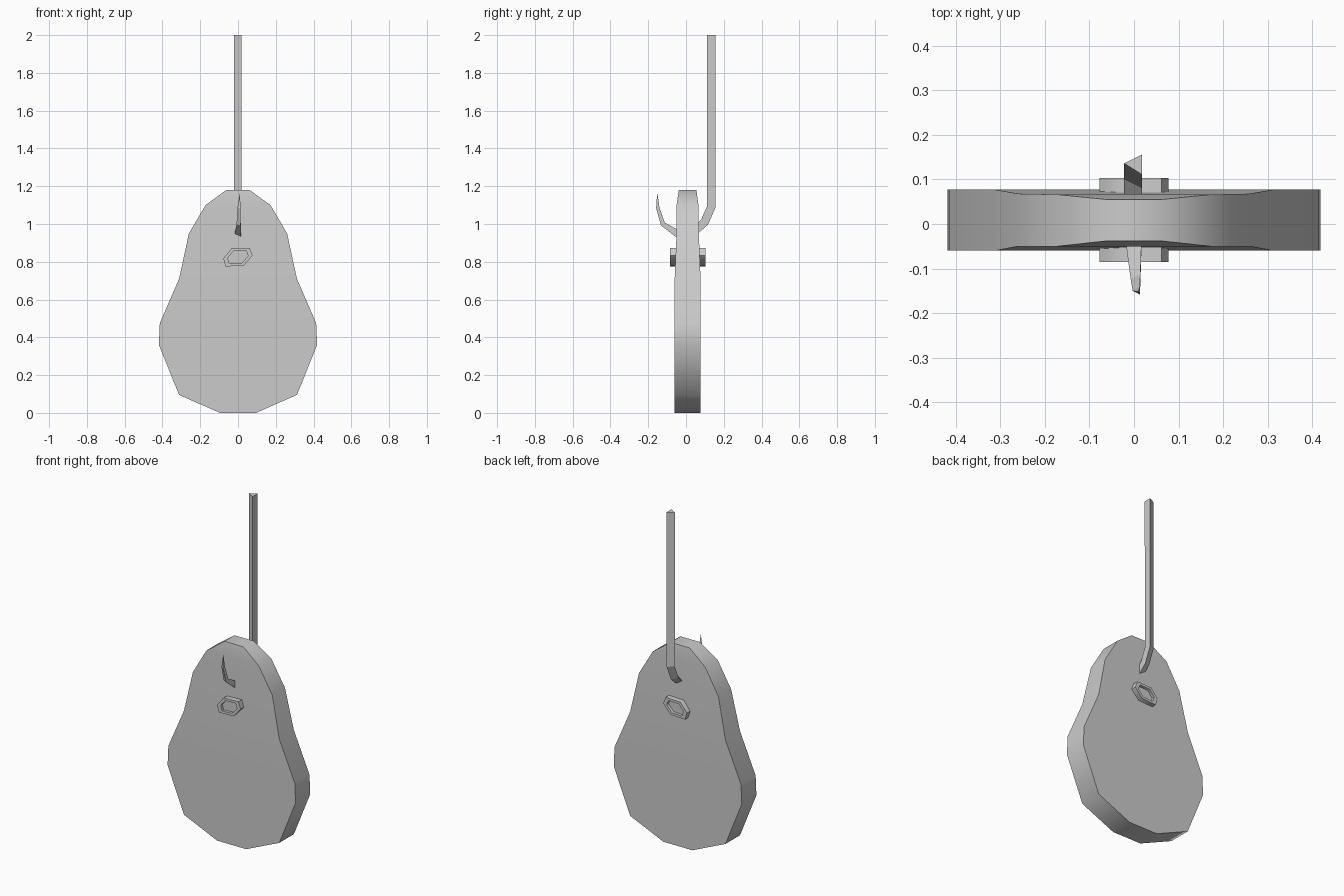
import bpy, math
from mathutils import Vector

if "Cube" in bpy.data.objects:
    bpy.data.objects.remove(bpy.data.objects["Cube"])


def make_object(name, verts, faces, smooth_angle=None):
    mesh = bpy.data.meshes.new(name)
    mesh.from_pydata(verts, [], faces)
    mesh.update()
    obj = bpy.data.objects.new(name, mesh)
    bpy.context.collection.objects.link(obj)
    bpy.ops.object.select_all(action='DESELECT')
    obj.select_set(True)
    bpy.context.view_layer.objects.active = obj
    bpy.ops.object.mode_set(mode='EDIT')
    bpy.ops.mesh.select_all(action='SELECT')
    bpy.ops.mesh.normals_make_consistent(inside=False)
    bpy.ops.object.mode_set(mode='OBJECT')
    if smooth_angle:
        bpy.ops.object.shade_smooth_by_angle(angle=math.radians(smooth_angle))
    return obj


def loft(name, rings, smooth_angle=None):
    """Join equal-sized closed rings with quads and cap both ends."""
    n = len(rings[0])
    verts = [p for ring in rings for p in ring]
    faces = [tuple(range(n)), tuple((len(rings) - 1) * n + i for i in range(n))]
    for r in range(len(rings) - 1):
        for i in range(n):
            j = (i + 1) % n
            faces.append((r * n + i, r * n + j, (r + 1) * n + j, (r + 1) * n + i))
    return make_object(name, verts, faces, smooth_angle)


# Meat slab: rows of (height, half width, front y, back y), thinner at the top
rows = [(0.0, 0.095, -0.06, 0.077), (0.095, 0.312, -0.06, 0.077),
        (0.36, 0.419, -0.06, 0.077), (0.475, 0.414, -0.06, 0.077),
        (0.71, 0.312, -0.06, 0.077), (0.95, 0.26, -0.05, 0.068),
        (1.10, 0.172, -0.05, 0.066), (1.18, 0.062, -0.038, 0.055)]
loft("meat_slab",
     [[(-w, f, z), (w, f, z), (w, b, z), (-w, b, z)] for z, w, f, b in rows], 60)

# Bone: skewed hexagonal bar with a recessed marrow at each end
hexagon = [(-0.035, 0.87), (0.062, 0.873), (0.077, 0.833),
           (0.03, 0.78), (-0.065, 0.775), (-0.078, 0.817)]
cx, cz = 0.0, 0.825


def hex_ring(scale, y):
    return [(cx + (x - cx) * scale, y, cz + (z - cz) * scale) for x, z in hexagon]


loft("bone", [hex_ring(0.7, -0.068), hex_ring(0.7, -0.085), hex_ring(1, -0.085),
              hex_ring(1, 0.103), hex_ring(0.7, 0.103), hex_ring(0.7, 0.086)], 50)

# Hook: triangular section swept along a path in the yz plane, tapering to a tip
section = [(-0.022, 0.003), (0.018, 0.023), (0.018, -0.022)]
path = [(0.133, 2.0, 1), (0.133, 1.09, 1), (0.098, 1.01, 1), (0.03, 0.95, 1),
        (-0.05, 0.952, 0.85), (-0.122, 1.0, 0.55), (-0.149, 1.085, 0.4),
        (-0.152, 1.16, 0.04)]
rings = []
for i, (y, z, s) in enumerate(path):
    here = Vector((y, z))
    before = Vector(path[max(i - 1, 0)][:2])
    after = Vector(path[min(i + 1, len(path) - 1)][:2])
    t = Vector((0.0, 0.0))
    for d in (here - before, after - here):
        if d.length > 0:
            t += d.normalized()
    t.normalize()
    out = Vector((-t.y, t.x))
    rings.append([(0.01 + (a - 0.01) * s, y + out.x * b * s, z + out.y * b * s)
                  for a, b in section])
hook = loft("hook", rings)
for v in hook.data.vertices[:3]:
    v.co.z = 2.0
